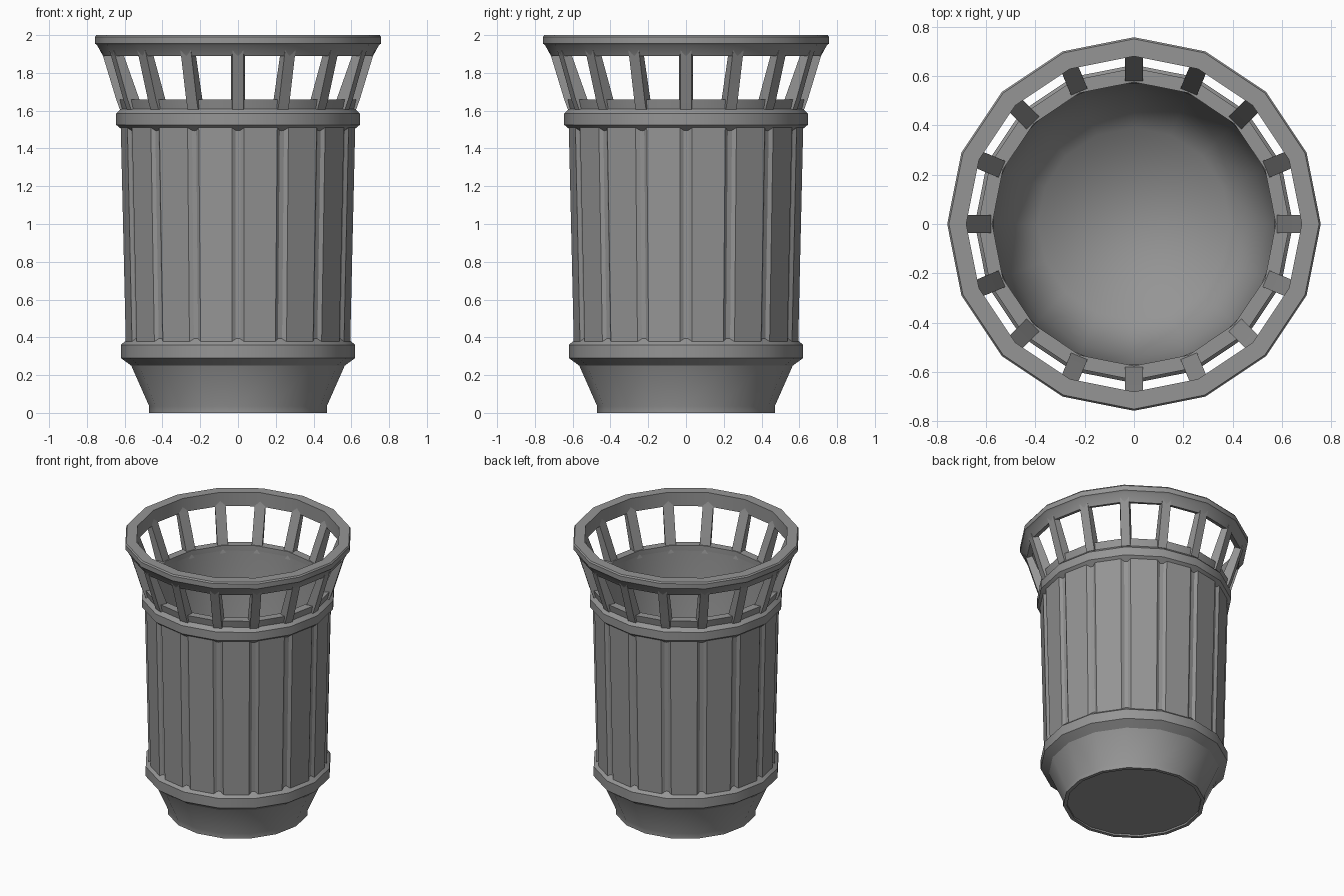
import bpy, bmesh, math
from mathutils import Vector

SIDES = 16
STEP = math.tau / SIDES

cube = bpy.data.objects.get("Cube")
if cube:
    bpy.data.objects.remove(cube, do_unlink=True)

metal = bpy.data.materials.new("grey metal")
metal.use_nodes = True
GREY = (0.3, 0.3, 0.3, 1)
metal.diffuse_color = GREY
metal.node_tree.nodes["Principled BSDF"].inputs["Base Color"].default_value = GREY


def finish(name, bm, angle=30, recalc=True):
    if recalc:
        bmesh.ops.recalc_face_normals(bm, faces=bm.faces[:])
    mesh = bpy.data.meshes.new(name)
    bm.to_mesh(mesh)
    bm.free()
    mesh.materials.append(metal)
    obj = bpy.data.objects.new(name, mesh)
    bpy.context.collection.objects.link(obj)
    bpy.ops.object.select_all(action="DESELECT")
    obj.select_set(True)
    bpy.context.view_layer.objects.active = obj
    bpy.ops.object.shade_smooth_by_angle(angle=math.radians(angle))
    return obj


def skin(bm, rings, closed=False):
    """Bridge rings of points with quads."""
    loops = [[bm.verts.new(p) for p in ring] for ring in rings]
    pairs = list(zip(loops, loops[1:]))
    if closed:
        pairs.append((loops[-1], loops[0]))
    for a, b in pairs:
        n = len(a)
        for i in range(n):
            j = (i + 1) % n
            bm.faces.new((a[i], a[j], b[j], b[i]))
    return loops


def polygon(r, z):
    return [Vector((r * math.cos(i * STEP), r * math.sin(i * STEP), z)) for i in range(SIDES)]


def lathe(name, profile, closed=False, cap_first=False, cap_last=False, angle=30):
    bm = bmesh.new()
    loops = skin(bm, [polygon(r, z) for r, z in profile], closed)
    if cap_first:
        bm.faces.new(loops[0][::-1])
    if cap_last:
        bm.faces.new(loops[-1])
    return finish(name, bm, angle, recalc=closed)


def fluted(r, z):
    """Flat panels with a shallow groove at each corner."""
    points = []
    for i in range(SIDES):
        a = i * STEP
        out = Vector((math.cos(a), math.sin(a), 0))
        side = Vector((-out.y, out.x, 0))
        for t, depth in ((-0.032, 0.007), (-0.012, 0.02), (0.012, 0.02), (0.032, 0.007)):
            points.append(out * (r - depth) + side * t + Vector((0, 0, z)))
    return points


# Tapered foot with the lower band and a recessed underside
lathe("base", [(0.445, 0.012), (0.445, 0), (0.47, 0), (0.47, 0.035), (0.565, 0.25),
               (0.62, 0.29), (0.62, 0.36), (0.57, 0.405)], cap_first=True)

# Fluted body
bm = bmesh.new()
skin(bm, [fluted(0.601, 0.37), fluted(0.628, 1.53)])
finish("body_panels", bm, recalc=False)

# Upper band and the sill of the openings
lathe("upper_band", [(0.585, 1.475), (0.645, 1.525), (0.645, 1.585), (0.62, 1.61),
                     (0.632, 1.66), (0.575, 1.66), (0.575, 1.55)], closed=True)

# Interior wall and floor
lathe("liner", [(0.576, 1.655), (0.535, 0.32), (0.39, 0.06)][::1][::-1][::-1], angle=80)
liner = bpy.data.objects["liner"]
bm = bmesh.new()
bm.from_mesh(liner.data)
bmesh.ops.holes_fill(bm, edges=[e for e in bm.edges if e.is_boundary and e.verts[0].co.z < 0.1])
bm.to_mesh(liner.data)
bm.free()

# Top rim
lathe("rim", [(0.68, 1.9), (0.715, 1.89), (0.745, 1.945), (0.757, 1.955), (0.757, 1.99),
              (0.75, 2.0), (0.68, 2.0)], closed=True)

# Sloping posts between the openings
bm = bmesh.new()
for i in range(SIDES):
    a = i * STEP
    out = Vector((math.cos(a), math.sin(a), 0))
    side = Vector((-out.y, out.x, 0))
    rings = []
    for z, inner, outer in ((1.605, 0.57, 0.625), (1.66, 0.58, 0.645), (1.9, 0.672, 0.718), (1.945, 0.682, 0.735)):
        rings.append([out * r + side * t + Vector((0, 0, z))
                      for r, t in ((inner, -0.036), (outer, -0.03), (outer, 0.03), (inner, 0.036))])
    loops = skin(bm, rings)
    bm.faces.new(loops[0])
    bm.faces.new(loops[-1])
finish("posts", bm)
